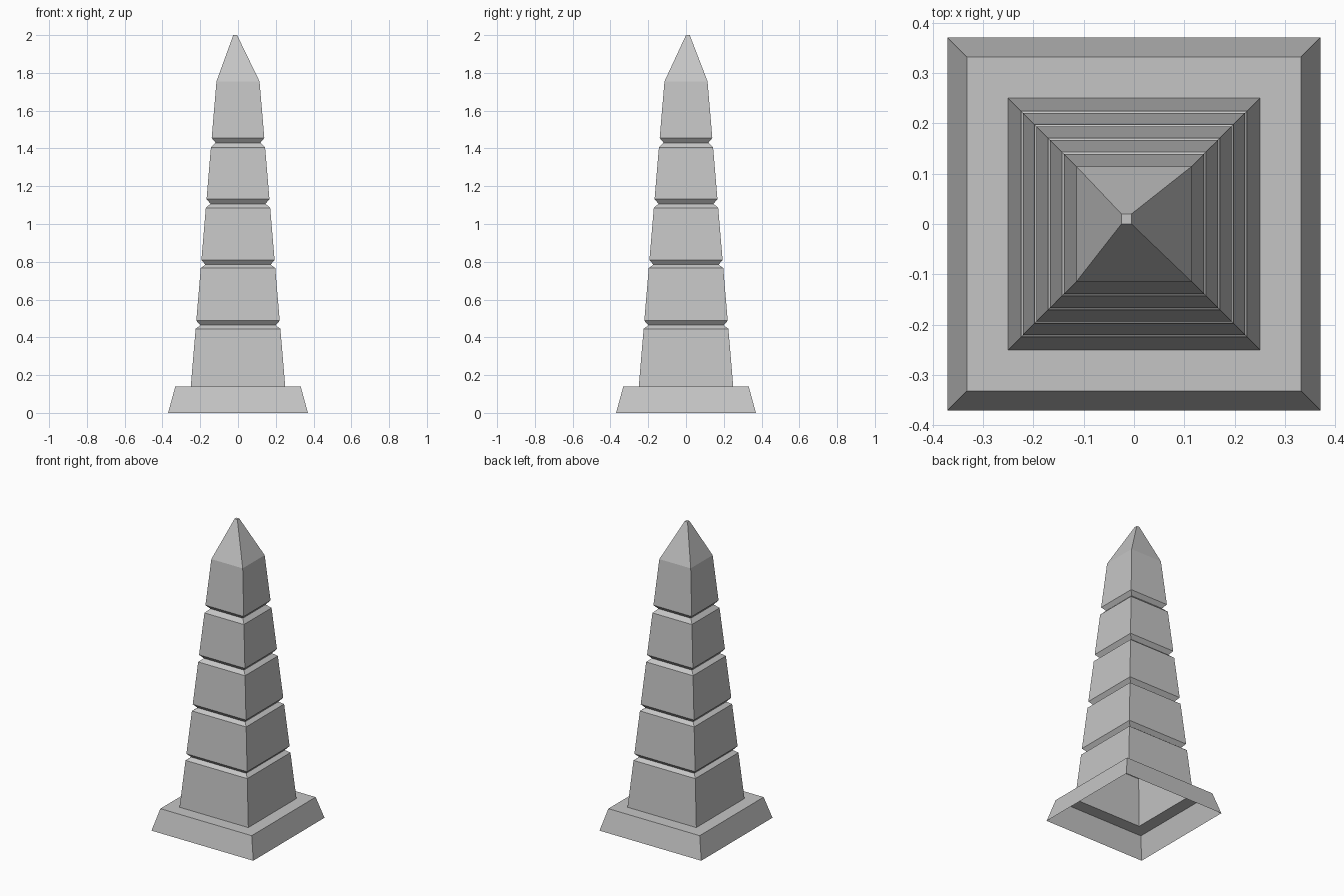
import bpy, bmesh

cube = bpy.data.objects.get("Cube")
if cube:
    bpy.data.objects.remove(cube, do_unlink=True)

stone = bpy.data.materials.new("grey stone")
stone.use_nodes = True
GREY = (0.56, 0.56, 0.56, 1)
stone.diffuse_color = GREY
stone.node_tree.nodes["Principled BSDF"].inputs["Base Color"].default_value = GREY


def square_loft(name, sections, capped=False):
    """Skin square sections (z, half width, centre x, centre y) from bottom to top."""
    bm = bmesh.new()
    previous = None
    for z, half, cx, cy in sections:
        ring = [bm.verts.new((cx + sx * half, cy + sy * half, z))
                for sx, sy in ((-1, -1), (1, -1), (1, 1), (-1, 1))]
        if previous:
            for i in range(4):
                j = (i + 1) % 4
                bm.faces.new((previous[i], previous[j], ring[j], ring[i]))
        previous = ring
    if capped:
        bm.faces.new(previous)
    mesh = bpy.data.meshes.new(name)
    bm.to_mesh(mesh)
    bm.free()
    mesh.materials.append(stone)
    obj = bpy.data.objects.new(name, mesh)
    bpy.context.collection.objects.link(obj)
    return obj


PLINTH_TOP, SHOULDER = 0.14, 1.755
FOOT_HALF, SHOULDER_HALF = 0.25, 0.114


def taper(z):
    t = (z - PLINTH_TOP) / (SHOULDER - PLINTH_TOP)
    return FOOT_HALF + (SHOULDER_HALF - FOOT_HALF) * t


# Hollow plinth: sloping sides and a flat ledge, open underneath
square_loft("plinth", [(0, 0.37, 0, 0), (PLINTH_TOP, 0.332, 0, 0),
                       (PLINTH_TOP, FOOT_HALF, 0, 0)])

# Tapering shaft with four V-shaped grooves and a slightly off-centre tip
shaft = [(PLINTH_TOP, FOOT_HALF, 0, 0)]
for low, mid, high in ((0.445, 0.464, 0.488), (0.767, 0.785, 0.81),
                       (1.086, 1.107, 1.132), (1.405, 1.43, 1.455)):
    shaft += [(low, taper(low), 0, 0), (mid, taper(mid) - 0.023, 0, 0),
              (high, taper(high), 0, 0)]
shaft += [(SHOULDER, SHOULDER_HALF, 0, 0), (2, 0.01, -0.015, 0.01)]
square_loft("shaft", shaft, capped=True)
